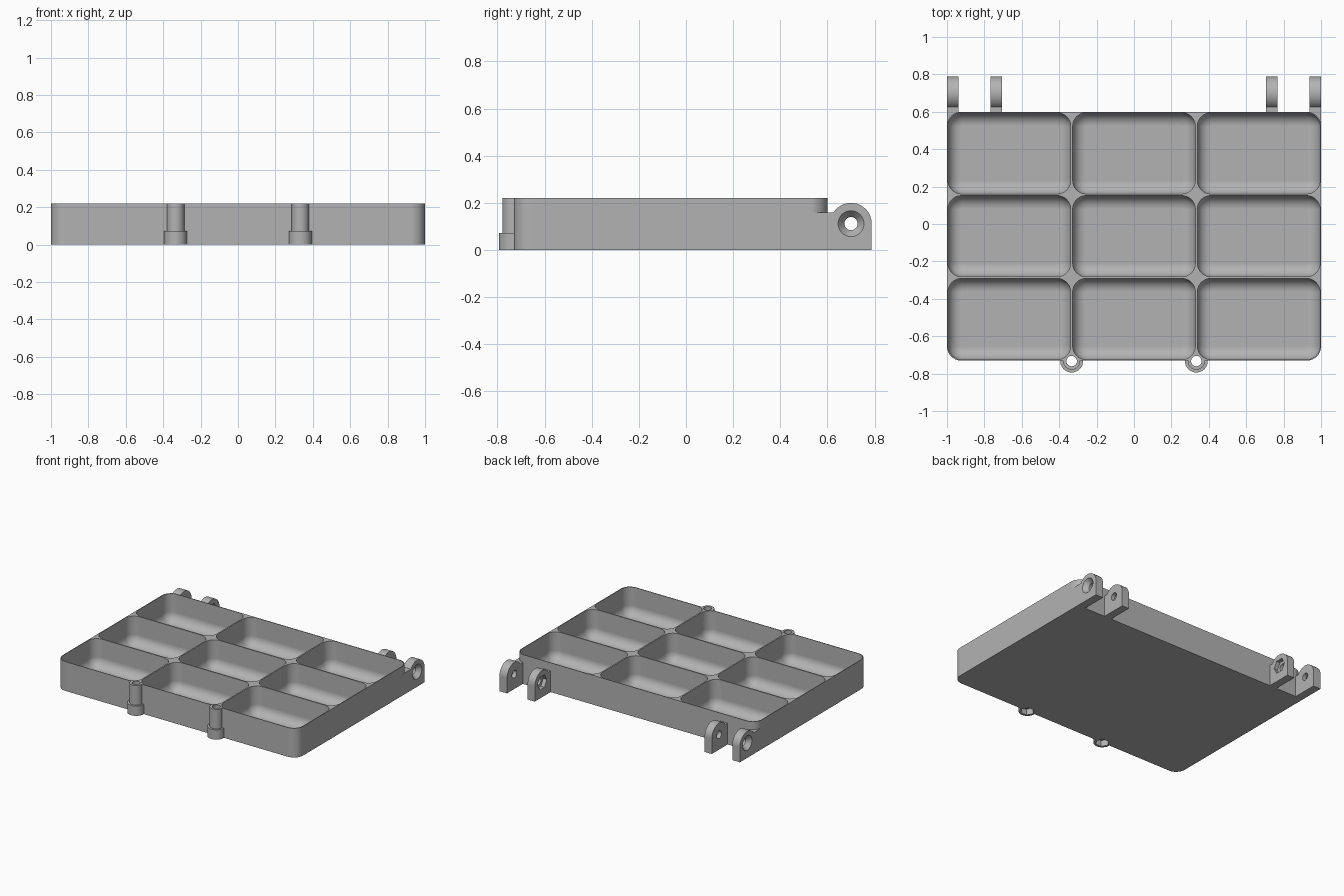
import bpy
import bmesh
from math import sin, cos, pi, asin
from mathutils import Vector

cube = bpy.data.objects.get("Cube")
if cube:
    bpy.data.objects.remove(cube, do_unlink=True)

grey = bpy.data.materials.new("matte grey")
grey.use_nodes = True
grey.diffuse_color = (0.45, 0.45, 0.45, 1)
grey.node_tree.nodes["Principled BSDF"].inputs["Base Color"].default_value = grey.diffuse_color

BACK, FRONT, TOP = 0.6, -0.73, 0.22
MID = (BACK + FRONT) / 2
PIN_Y, PIN_Z = 0.70, 0.112


def loft(name, rings):
    """Closed solid through rings with equal point counts."""
    bm = bmesh.new()
    loops = [[bm.verts.new(p) for p in ring] for ring in rings]
    n = len(loops[0])
    for a, b in zip(loops, loops[1:]):
        for i in range(n):
            j = (i + 1) % n
            bm.faces.new((a[i], a[j], b[j], b[i]))
    bm.faces.new(loops[0][::-1])
    bm.faces.new(loops[-1])
    bmesh.ops.recalc_face_normals(bm, faces=bm.faces)
    mesh = bpy.data.meshes.new(name)
    bm.to_mesh(mesh)
    bm.free()
    mesh.materials.append(grey)
    obj = bpy.data.objects.new(name, mesh)
    bpy.context.collection.objects.link(obj)
    return obj


def rounded_rect(cx, cy, hx, hy, r, z, seg=8):
    pts = []
    for q, (sx, sy) in enumerate(((1, 1), (-1, 1), (-1, -1), (1, -1))):
        for k in range(seg + 1):
            a = (q + k / seg) * pi / 2
            pts.append(Vector((cx + sx * (hx - r) + r * cos(a),
                               cy + sy * (hy - r) + r * sin(a), z)))
    return pts


def turned(name, centre, axis, profile, sides=32):
    """Round or hexagonal solid from (radius, distance) steps along x or z."""
    rings = []
    for r, d in profile:
        ring = []
        for k in range(sides):
            u, v = r * cos(2 * pi * k / sides), r * sin(2 * pi * k / sides)
            offset = (d, u, v) if axis == "x" else (u, v, d)
            ring.append(Vector(centre) + Vector(offset))
        rings.append(ring)
    return loft(name, rings)


def combine(target, other, operation):
    mod = target.modifiers.new("combine", 'BOOLEAN')
    mod.operation = operation
    mod.solver = 'EXACT'
    mod.object = other
    bpy.context.view_layer.objects.active = target
    bpy.ops.object.modifier_apply(modifier=mod.name)
    bpy.data.objects.remove(other, do_unlink=True)


# Tray block
tray = loft("compartment_tray", [
    rounded_rect(0, MID, 1, (BACK - FRONT) / 2, 0.075, z) for z in (0, TOP)])

# Hinge lugs: flat base, rounded knuckle
knuckle = 0.088
end = pi - asin((0.16 - PIN_Z) / knuckle)
lug_profile = [(0.53, 0), (PIN_Y + knuckle, 0)]
lug_profile += [(PIN_Y + knuckle * cos(end * k / 16), PIN_Z + knuckle * sin(end * k / 16))
                for k in range(17)]
lug_profile.append((0.53, 0.16))
for side in (-1, 1):
    for inner, outer in ((0.937, 1.0), (0.706, 0.766)):
        lug = loft("hinge_lug", [[(side * x, y, z) for y, z in lug_profile]
                                 for x in (inner, outer)])
        combine(tray, lug, 'UNION')

# Front screw posts with a wider foot
for side in (-1, 1):
    post = turned("screw_post", (side / 3, FRONT - 0.003, 0), "z",
                  [(0.061, 0), (0.061, 0.073), (0.046, 0.073), (0.046, TOP)])
    combine(tray, post, 'UNION')

# Nine compartments with rounded floors
fillet, floor = 0.07, 0.012
for col in (-1, 0, 1):
    for row in (-1, 0, 1):
        rings = []
        for k in range(9):
            a = pi / 2 * k / 8
            inset = fillet * (1 - sin(a))
            rings.append(rounded_rect(col * 2 / 3, MID + row * 0.443, 0.328 - inset,
                                      0.217 - inset, 0.073 - inset,
                                      floor + fillet * (1 - cos(a))))
        rings.append([p + Vector((0, 0, 0.3)) for p in rings[-1]])
        combine(tray, loft("compartment_cutter", rings), 'DIFFERENCE')

# Holes through the hinge lugs and posts, with recesses for screws and nuts
for side in (-1, 1):
    pin = (0, PIN_Y, PIN_Z)
    post = (side / 3, FRONT - 0.003, 0)
    cutters = [
        turned("pin_hole", pin, "x", [(0.028, side * 0.6), (0.028, side * 1.1)]),
        turned("countersink", pin, "x",
               [(0.027, side * 0.965), (0.055, side), (0.063, side * 1.01)]),
        turned("nut_recess", pin, "x", [(0.055, side * 0.68), (0.055, side * 0.736)], 6),
        turned("post_hole", post, "z", [(0.028, -0.1), (0.028, 0.4)]),
        turned("post_nut_recess", post, "z", [(0.048, -0.1), (0.048, 0.045)], 6),
    ]
    for cutter in cutters:
        combine(tray, cutter, 'DIFFERENCE')

# Smooth curves, crisp edges
bpy.ops.object.select_all(action='DESELECT')
tray.select_set(True)
bpy.context.view_layer.objects.active = tray
bpy.ops.object.shade_smooth_by_angle(angle=0.5)
weighted = tray.modifiers.new("flat_face_normals", 'WEIGHTED_NORMAL')
weighted.keep_sharp = True
